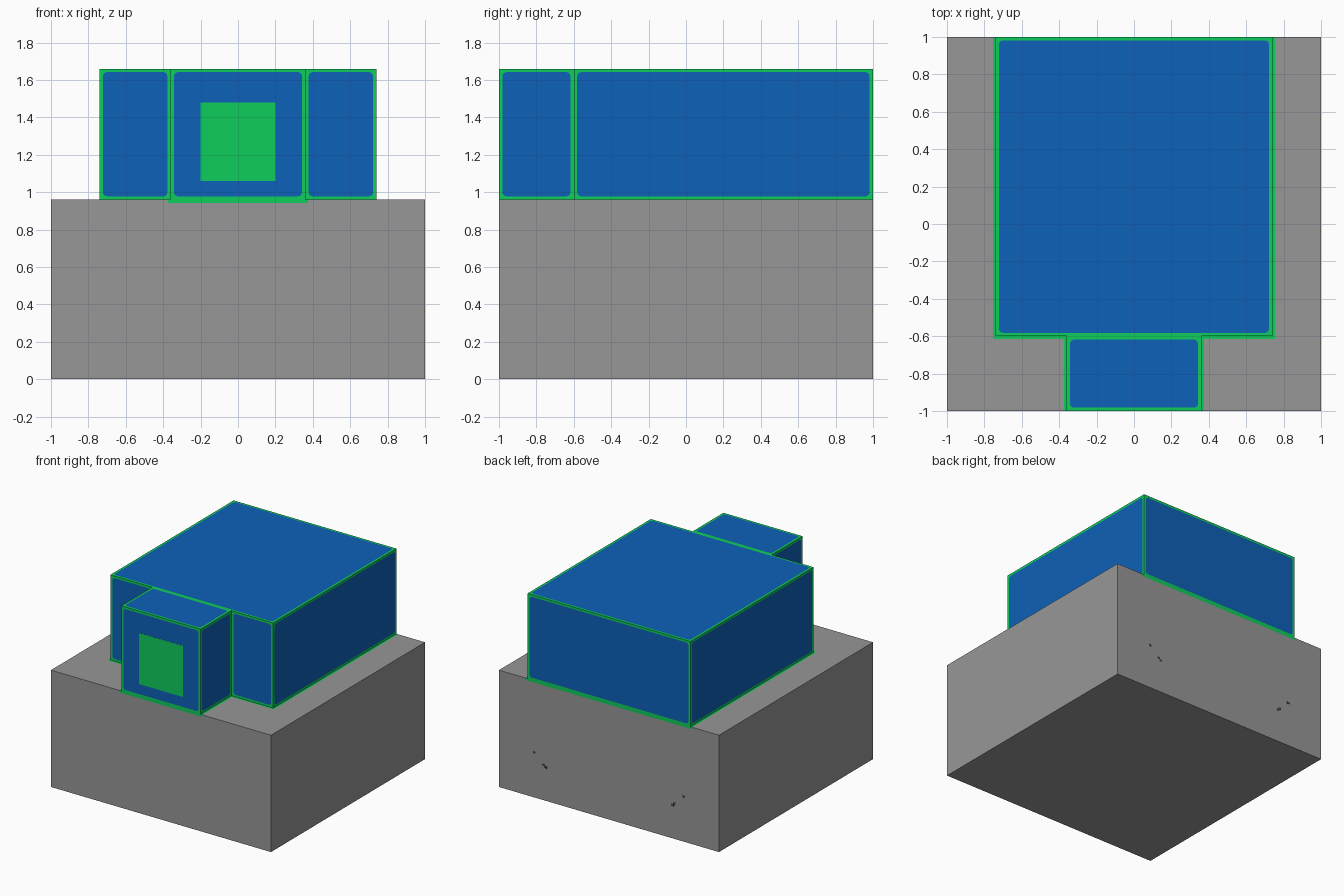
import bpy, bmesh, math
from mathutils import Vector as V

if "Cube" in bpy.data.objects:
    bpy.data.objects.remove(bpy.data.objects["Cube"])


def mat(name, rgb):
    m = bpy.data.materials.new(name)
    m.diffuse_color = (*rgb, 1)
    m.use_nodes = True
    m.node_tree.nodes["Principled BSDF"].inputs["Base Color"].default_value = m.diffuse_color
    return m


GREY = mat("grey", (0.31, 0.31, 0.31))
GREEN = mat("green", (0.005, 0.61, 0.107))
BLUE = mat("blue", (0.004, 0.119, 0.48))
DARK = mat("dark grey", (0.06, 0.06, 0.06))
Z0, Z1 = 0.96, 1.66


def finish(bm, name, mats):
    bmesh.ops.remove_doubles(bm, verts=bm.verts, dist=1e-5)
    me = bpy.data.meshes.new(name)
    bm.to_mesh(me)
    bm.free()
    for m in mats:
        me.materials.append(m)
    ob = bpy.data.objects.new(name, me)
    bpy.context.collection.objects.link(ob)
    return ob


def box(name, lo, hi, mats):
    bm = bmesh.new()
    bmesh.ops.create_cube(bm, size=1)
    for v in bm.verts:
        v.co = V([(l + h) / 2 + c * (h - l) for l, h, c in zip(lo, hi, v.co)])
    return finish(bm, name, mats)


def panel(bm, o, u, v, margin=0.018, r=0.022):
    """Rectangle at corner o spanned by u, v: green rim, flush rounded blue field."""
    o, u, v = V(o), V(u), V(v)
    w, h = u.length, v.length
    un, vn = u.normalized(), v.normalized()
    outer = [bm.verts.new(o + un * a + vn * b) for a, b in ((0, 0), (w, 0), (w, h), (0, h))]
    d, arcs = margin + r, []
    for i, (a, b) in enumerate(((d, d), (w - d, d), (w - d, h - d), (d, h - d))):
        arc = []
        for k in range(4):
            t = math.pi + i * math.pi / 2 + k * math.pi / 6
            arc.append(bm.verts.new(o + un * (a + r * math.cos(t)) + vn * (b + r * math.sin(t))))
        arcs.append(arc)
    for i in range(4):
        j = (i + 1) % 4
        bm.faces.new((outer[i], outer[j], arcs[j][0], arcs[i][-1]))
        for k in range(3):
            bm.faces.new((outer[i], arcs[i][k + 1], arcs[i][k]))
    bm.faces.new([p for arc in arcs for p in arc]).material_index = 1


# grey base, with a green outline painted around the upper block
bm = bmesh.new()
bmesh.ops.create_cube(bm, size=2)
for v in bm.verts:
    v.co.z = Z0 if v.co.z > 0 else 0
cuts = [((x, 0, 0), (1, 0, 0)) for x in (-0.755, -0.375, 0.375, 0.755)]
cuts += [((0, -0.615, 0), (0, 1, 0)), ((0, 0, 0.943), (0, 0, 1))]
for co, no in cuts:
    bmesh.ops.bisect_plane(bm, geom=bm.verts[:] + bm.edges[:] + bm.faces[:], plane_co=co, plane_no=no)
for f in bm.faces:
    c = f.calc_center_median()
    half = 0.755 if c.y > -0.615 else 0.375
    if abs(c.x) < half and c.z > 0.943:
        f.material_index = 1
finish(bm, "base", [GREY, GREEN])

H = Z1 - Z0
up = (0, 0, H)

# wide upper block
bm = bmesh.new()
panel(bm, (0.74, -0.6, Z0), (0, 1.6, 0), up)
panel(bm, (-0.74, 1, Z0), (0, -1.6, 0), up)
panel(bm, (0.74, 1, Z0), (-1.48, 0, 0), up)
panel(bm, (-0.74, -0.6, Z1), (1.48, 0, 0), (0, 1.6, 0))
for x in (-0.74, 0.36):
    panel(bm, (x, -0.6, Z0), (0.38, 0, 0), up)
finish(bm, "upper_block", [GREEN, BLUE])

# narrow front block
bm = bmesh.new()
panel(bm, (-0.36, -1, Z0), (0.72, 0, 0), up)
panel(bm, (0.36, -1, Z0), (0, 0.4, 0), up)
panel(bm, (-0.36, -0.6, Z0), (0, -0.4, 0), up)
panel(bm, (-0.36, -1, Z1), (0.72, 0, 0), (0, 0.4, 0))
finish(bm, "front_block", [GREEN, BLUE])

# green square on the front
box("front_window", (-0.2, -1.001, 1.06), (0.2, -0.99, 1.48), [GREEN])

# tiny dark marks on the back of the base
for s in (-1, 1):
    for i, (x, z) in enumerate(((0.68, 0.37), (0.595, 0.29), (0.577, 0.275))):
        box(f"back_mark_{i}", (s * x - 0.012, 0.995, z - 0.009), (s * x + 0.012, 1.001, z + 0.009), [DARK])
